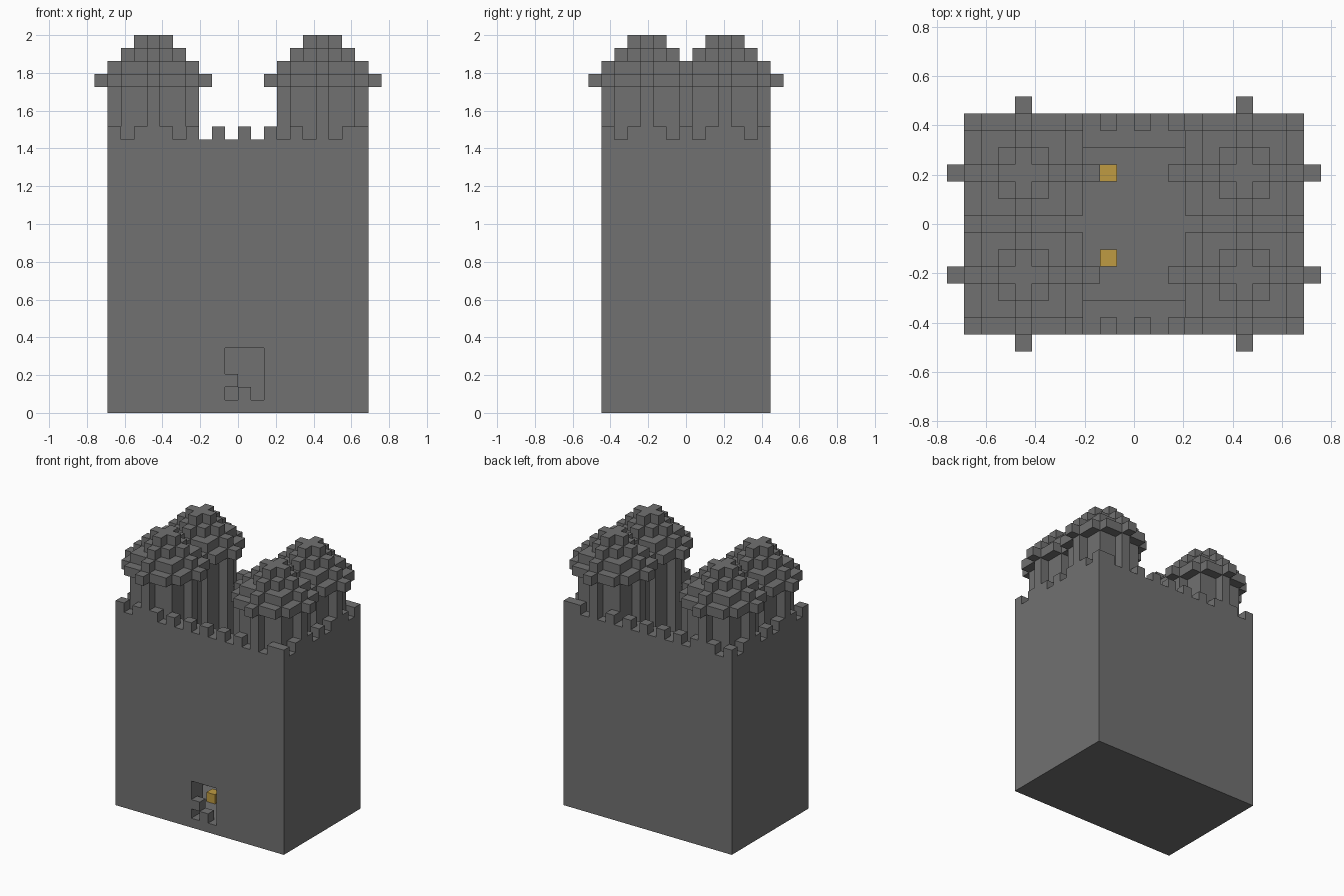
import bpy
import bmesh
import math

U = 2 / 29                  # edge of one block
HX, HY = 10, 6.5            # half width and half depth of the keep, in blocks
WALL, FLOOR, TOP = 2, 1, 21

if "Cube" in bpy.data.objects:
    bpy.data.objects.remove(bpy.data.objects["Cube"], do_unlink=True)


def material(name, rgb):
    mat = bpy.data.materials.new(name)
    mat.use_nodes = True
    mat.diffuse_color = (*rgb, 1)
    mat.node_tree.nodes["Principled BSDF"].inputs["Base Color"].default_value = (*rgb, 1)
    return mat


stone = material("stone grey", (0.165, 0.165, 0.165))
gold = material("torch gold", (0.52, 0.33, 0.055))


def blocks(name, boxes, mat):
    """One object from boxes given as (x0, x1, y0, y1, z0, z1) in blocks."""
    bm = bmesh.new()
    for x0, x1, y0, y1, z0, z1 in boxes:
        cube = bmesh.ops.create_cube(bm, size=1)
        for v in cube["verts"]:
            v.co.x = U * (x1 if v.co.x > 0 else x0)
            v.co.y = U * (y1 if v.co.y > 0 else y0)
            v.co.z = U * (z1 if v.co.z > 0 else z0)
    mesh = bpy.data.meshes.new(name)
    bm.to_mesh(mesh)
    bm.free()
    mesh.materials.append(mat)
    obj = bpy.data.objects.new(name, mesh)
    bpy.context.collection.objects.link(obj)
    return obj


def disc(cx, cy, r, z0, z1):
    """Stepped round slab, one row of blocks at a time."""
    for d in range(-r, r + 1):
        w = math.isqrt(r * r - d * d) + 0.5
        yield (cx - w, cx + w, cy + d - 0.5, cy + d + 0.5, z0, z1)


# Floor and thick walls, with the doorway left open in the front
DOOR_L, DOOR_R, DOOR_TOP = -1, 2, 5
iy, ix = HY - WALL, HX - WALL
blocks("floor", [(-HX, HX, -HY, HY, 0, FLOOR)], stone)
blocks("back_wall", [(-HX, HX, iy, HY, FLOOR, TOP)], stone)
for name, s in (("right_wall", -1), ("left_wall", 1)):
    blocks(name, [(*sorted((s * ix, s * HX)), -iy, iy, FLOOR, TOP)], stone)
blocks("front_wall", [
    (-HX, DOOR_L, -HY, -iy, FLOOR, TOP),
    (DOOR_R, HX, -HY, -iy, FLOOR, TOP),
    (DOOR_L, DOOR_R, -HY, -iy, DOOR_TOP, TOP),
], stone)

# Loose blocks in the doorway
blocks("doorway_rubble", [
    (x, x + 1, -HY, 1 - HY, z, z + 1) for x, z in ((-1, 2), (0, 1))
], stone)

# Battlements: every other block around the rim
rim = {(x, y) for x in range(-HX, HX, 2) for y in (-HY, HY - 1)}
rim |= {(x, 2 * j - HY) for x in (-HX, HX - 1) for j in range(7)}
blocks("battlements", [(x, x + 1, y, y + 1, TOP, TOP + 1) for x, y in sorted(rim)], stone)

# Four round corner towers with stepped roofs
for fy, cy in (("front", -3), ("back", 3)):
    for fx, cx in (("right", -6.5), ("left", 6.5)):
        blocks(f"{fy}_{fx}_tower", disc(cx, cy, 3, FLOOR, 25), stone)
        roof = [b for i, r in enumerate((4, 3, 2, 1)) for b in disc(cx, cy, r, 25 + i, 26 + i)]
        blocks(f"{fy}_{fx}_tower_roof", roof, stone)

# Two golden blocks on the courtyard floor
for name, y in (("front_torch", -2.5), ("back_torch", 2.5)):
    blocks(name, [(-2, -1, y, y + 1, FLOOR, FLOOR + 1)], gold)
